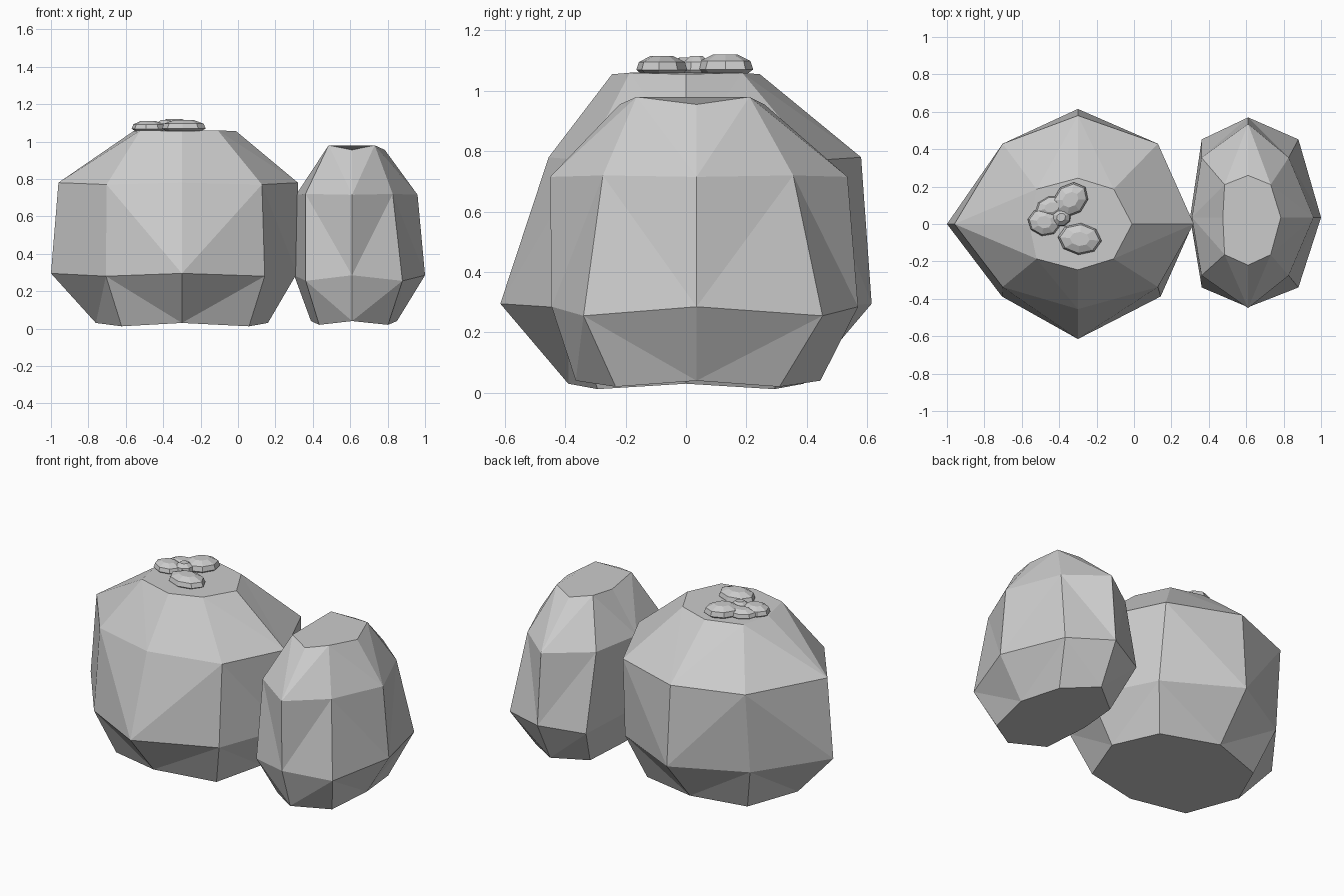
import bpy, math

if "Cube" in bpy.data.objects:
    bpy.data.objects.remove(bpy.data.objects["Cube"])


def make_rock(name, rings, location=(0, 0, 0), scale=(1, 1, 1), turn=0):
    """Loft eight-sided rings; each ring is
    (z at axes, z at diagonals, west, east, south, north, kw, ke, ky)."""
    verts = []
    for za, zd, w, e, s, n, kw, ke, ky in rings:
        verts += [(e, 0, za), (e * ke, n * ky, zd), (0, n, za), (-w * kw, n * ky, zd),
                  (-w, 0, za), (-w * kw, -s * ky, zd), (0, -s, za), (e * ke, -s * ky, zd)]
    faces = [tuple(range(7, -1, -1))]
    last = 8 * (len(rings) - 1)
    for r in range(0, last, 8):
        for i in range(8):
            j = (i + 1) % 8
            a, b, c, d = r + i, r + j, r + 8 + j, r + 8 + i
            # facets fan out from the corners on the axes
            faces += [(a, b, d), (b, c, d)] if i % 2 else [(a, b, c), (a, c, d)]
    faces.append(tuple(range(last, last + 8)))
    mesh = bpy.data.meshes.new(name)
    mesh.from_pydata(verts, [], faces)
    mesh.update()
    obj = bpy.data.objects.new(name, mesh)
    obj.location, obj.scale = location, scale
    obj.rotation_euler.z = math.radians(turn)
    bpy.context.collection.objects.link(obj)
    return obj


# Wide boulder
make_rock("large_boulder", [
    (.03, .012, .46, .46, .39, .39, .70, .78, .75),
    (.295, .28, .70, .615, .615, .615, .58, .72, .63),
    (.78, .77, .66, .62, .455, .58, .61, .69, .74),
    (1.055, 1.06, .26, .29, .245, .245, .85, .66, .76),
], (-.30, 0, 0))

# Tall narrow boulder
make_rock("small_boulder", [
    (.04, .02, .22, .24, .40, .41, .80, .80, .67),
    (.285, .255, .31, .39, .48, .535, .80, .69, .78),
    (.715, .72, .30, .35, .485, .50, .83, .62, .64),
    (.955, .98, .135, .175, .255, .225, .93, .69, .78),
], (.61, .035, 0))

# Cluster of flat pebbles on the wide boulder
pebble = [
    (.0, .0, .7, .7, .7, .7, .7, .7, .7),
    (.3, .3, 1, 1, 1, 1, .7, .7, .7),
    (.7, .7, .9, .9, .9, .9, .7, .7, .7),
    (1, 1, .45, .45, .45, .45, .7, .7, .7),
]
for k, (x, y, rx, ry, z, h, turn) in enumerate([
        (-.29, -.08, .118, .085, 1.05, .065, -5),
        (-.34, .13, .105, .085, 1.05, .07, 40),
        (-.48, .01, .09, .075, 1.05, .06, -10),
        (-.44, .09, .09, .06, 1.05, .055, 15),
        (-.39, .035, .055, .05, 1.05, .065, 20)]):
    make_rock(f"pebble_{k + 1}", pebble, (x, y, z), (rx, ry, h), turn)
